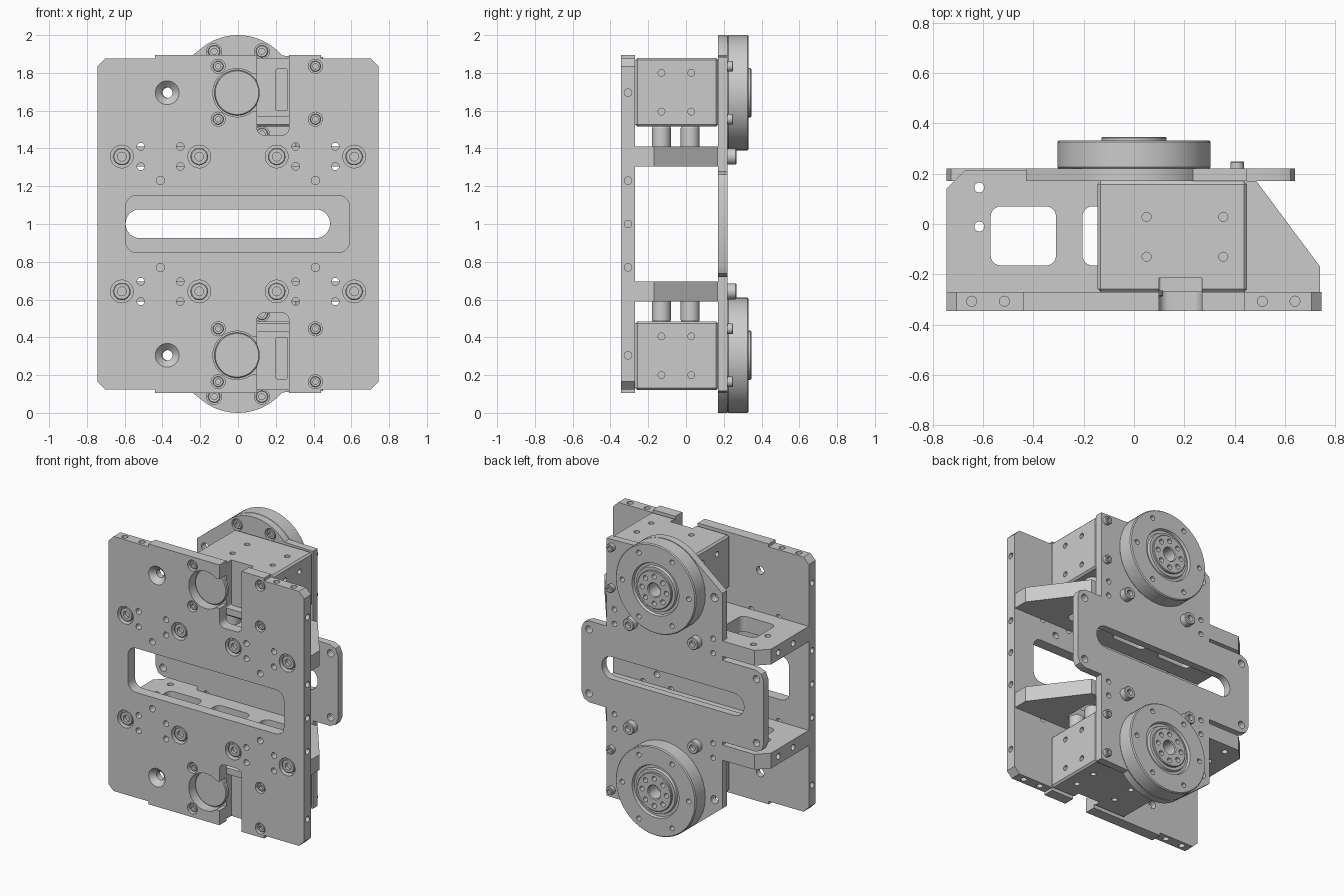
import bpy, bmesh, math
from mathutils import Vector, Matrix

if "Cube" in bpy.data.objects:
    bpy.data.objects.remove(bpy.data.objects["Cube"])

C = 0.695            # height of each drive centre above / below the middle (z = 1)
F, B = -0.345, 0.22  # outer faces of front and back plates


def finish(name, bm):
    bmesh.ops.recalc_face_normals(bm, faces=bm.faces[:])
    me = bpy.data.meshes.new(name)
    bm.to_mesh(me)
    bm.free()
    ob = bpy.data.objects.new(name, me)
    bpy.context.collection.objects.link(ob)
    return ob


def prism(name, pts, a, b, plane='XZ'):
    """Extrude a 2D outline from a to b along the remaining axis."""
    to3 = (lambda p, h: (p[0], h, p[1])) if plane == 'XZ' else (lambda p, h: (p[0], p[1], h))
    bm = bmesh.new()
    lo = [bm.verts.new(to3(p, a)) for p in pts]
    hi = [bm.verts.new(to3(p, b)) for p in pts]
    bm.faces.new(lo)
    bm.faces.new(hi)
    n = len(pts)
    for i in range(n):
        bm.faces.new((lo[i], lo[(i + 1) % n], hi[(i + 1) % n], hi[i]))
    return finish(name, bm)


def lathe(name, prof, loc, axis, seg=24):
    """Spin a (radius, height) profile about an axis direction at loc."""
    rot = Vector((0, 0, 1)).rotation_difference(Vector(axis)).to_matrix()
    bm = bmesh.new()
    rings = []
    for r, h in prof:
        rings.append([bm.verts.new(Vector(loc) + rot @ Vector((r * math.cos(t), r * math.sin(t), h)))
                      for t in (2 * math.pi * i / seg for i in range(seg))])
    bm.faces.new(rings[0])
    bm.faces.new(rings[-1])
    for p, q in zip(rings, rings[1:]):
        for i in range(seg):
            j = (i + 1) % seg
            bm.faces.new((p[i], p[j], q[j], q[i]))
    return finish(name, bm)


def hole(r, loc, axis, depth, seg=16):
    return lathe("cutter", [(r, -0.01), (r, depth)], loc, axis, seg)


def rrect(x0, x1, y0, y1, r, n=6):
    pts = []
    for cx, cy, a0 in ((x1 - r, y1 - r, 0), (x0 + r, y1 - r, 90), (x0 + r, y0 + r, 180), (x1 - r, y0 + r, 270)):
        for i in range(n + 1):
            t = math.radians(a0 + 90 * i / n)
            pts.append((cx + r * math.cos(t), cy + r * math.sin(t)))
    return pts


def mirror_outline(half):
    return [(x, 1 + d) for x, d in half] + [(x, 1 - d) for x, d in reversed(half)]


def cut(ob, cutters):
    bm = bmesh.new()
    for c in cutters:
        bm.from_mesh(c.data)
        bpy.data.objects.remove(c)
    tool = finish("cutter", bm)
    m = ob.modifiers.new("cut", 'BOOLEAN')
    m.operation, m.solver, m.use_self, m.object = 'DIFFERENCE', 'EXACT', True, tool
    dg = bpy.context.evaluated_depsgraph_get()
    me = bpy.data.meshes.new_from_object(ob.evaluated_get(dg))
    ob.modifiers.clear()
    ob.data = me
    bpy.data.objects.remove(tool)


def mirrored(ob):
    """Copy a part to the lower half, mirrored about z = 1."""
    me = ob.data.copy()
    me.transform(Matrix.Translation((0, 0, 2)) @ Matrix.Diagonal((1, 1, -1, 1)))
    me.flip_normals()
    o = bpy.data.objects.new("lower_" + ob.name, me)
    bpy.context.collection.objects.link(o)


def screw(name, r, loc, axis, h):
    """Socket head screw rising h from loc."""
    lathe(name, [(r, 0), (r, h * .9), (r * .9, h), (r * .5, h), (r * .5, h * .4)], loc, axis)


FRONT, BACK = (0, -1, 0), (0, 1, 0)

# front plate with stepped ends
front = prism("front_plate", mirror_outline(
    [(0.745, 0.835), (0.705, 0.875), (0.44, 0.875), (0.44, 0.895),
     (-0.44, 0.895), (-0.44, 0.875), (-0.705, 0.875), (-0.745, 0.835)]), F, -0.27)
cs = [prism("cutter", rrect(-0.595, 0.59, 0.848, 1.152, 0.06), F - .05, -.2)]
for s in (1, -1):
    z = lambda d: 1 + s * d
    # drive opening and cable notch
    cs.append(lathe("cutter", [(.128, 0), (.128, .2)], (-.005, F - .05, z(C)), BACK, 48))
    lo, hi = sorted((z(.47), z(1.1)))
    cs.append(prism("cutter", rrect(.1, .27, lo, hi, .04), F - .06, -.19))
    lo, hi = sorted((z(C - .1), z(C + .1)))
    cs.append(prism("cutter", rrect(.06, .15, lo, hi, .02), F - .04, -.21))
    # shelf bolts, drive bolts, countersunk and plain holes
    for x in (-.615, -.205, .205, .615):
        cs.append(hole(.06, (x, F, z(.357)), BACK, .045, 32))
        screw("shelf_bolt", .046, (x, F + .045, z(.357)), FRONT, .035)
    for x in (-.105, .41):
        for d in (.835, .555):
            cs.append(hole(.037, (x, F, z(d)), BACK, .04, 24))
            screw("drive_bolt", .028, (x, F + .04, z(d)), FRONT, .03)
    cs.append(lathe("cutter", [(.071, -.008), (.028, .035), (.028, .15)], (-.375, F, z(C)), BACK, 32))
    for x in (-.41, .41):
        cs.append(hole(.022, (x, F, z(.23)), BACK, .15))
    for x in (-.515, -.305, .305, .515):
        for d in (.305, .41):
            cs.append(hole(.02, (x, F, z(d)), BACK, .15))
    for x in (-.645, -.515, .51, .64):
        cs.append(hole(.02, (x, -.307, z(.875)), (0, 0, -s), .06))
for d in (-C, -.23, 0, .23, C):
    for s in (1, -1):
        cs.append(hole(.02, (s * .745, -.307, 1 + d), (-s, 0, 0), .06))
cut(front, cs)

# back plate: wide middle band, drive mounts with rounded ends
arc = [(.305 * math.cos(math.radians(a)), C + .305 * math.sin(math.radians(a))) for a in range(40, 131, 5)]
half = [(.64, .22), (.622, .262), (.58, .28), (.45, .28), (.45, .885)] + arc + \
       [(-.43, .74), (-.43, .28), (-.685, .28), (-.727, .262), (-.745, .22)]
back = prism("back_plate", mirror_outline(half), .17, B)
cs = [prism("cutter", rrect(-.595, .487, .925, 1.078, .076, 10), .1, .3)]
for s in (1, -1):
    z = lambda d: 1 + s * d
    for x, d, r in ((.585, .22, .025), (-.69, .22, .025), (-.37, C, .028), (-.36, .41, .018), (-.36, .31, .018),
                    (.39, .41, .018), (.39, .31, .018)):
        cs.append(hole(r, (x, B, z(d)), FRONT, .1))
    for a in (60, 120, 240, 300):
        x, d = .253 * math.cos(math.radians(a)), C + .253 * math.sin(math.radians(a))
        cs.append(hole(.04, (x, .17, z(d)), BACK, .03, 24))
        screw("ring_bolt", .032, (x, .2, z(d)), FRONT, .025)
    for x in (-.235, .255):
        screw("back_shelf_bolt", .042, (x, B, z(.357)), BACK, .047)
    for d in (.835, .555):
        screw("back_drive_bolt", .027, (.41, B, z(d)), BACK, .028)
cut(back, cs)

# shelf joining both plates, one corner bevelled and one side raked
shelf = prism("shelf", [(-.745, -.27), (.74, -.27), (.74, -.17), (.487, .17), (-.43, .17), (-.43, .215),
                        (-.67, .215), (-.745, .14)], 1.305, 1.41, 'XY')
cs = [prism("cutter", rrect(x, x + .26, -.165, .07, .04), 1.2, 1.5, 'XY') for x in (-.57, -.205, .16)]
for y in (-.01, .145):
    cs.append(hole(.02, (-.615, y, 1.41), (0, 0, -1), .2))
for y in (-.1, .06):
    cs.append(hole(.02, (-.745, y, 1.357), (1, 0, 0), .05))
cut(shelf, cs)
mirrored(shelf)

# drive housing with chamfered long edges and cable recess
housing = prism("drive_housing", [(-.145, -.27), (.45, -.27), (.45, .17), (-.145, .17)], 1.515, 1.88, 'XY')
bev = housing.modifiers.new("bevel", 'BEVEL')
bev.width, bev.segments = .012, 1
cs = [prism("cutter", rrect(.1, .27, 1.57, 2, .01), -.4, -.215),
      prism("cutter", rrect(.2, .262, 1.6, 1.82, .01), -.35, -.165)]
for y in (-.13, .028):
    for d in (1.595, 1.8):
        cs.append(hole(.018, (.45, y, d), (-1, 0, 0), .04))
        cs.append(hole(.018, (-.145, y, d), (1, 0, 0), .04))
    for x in (.05, .355):
        cs.append(hole(.018, (x, y, 1.88), (0, 0, -1), .04))
cut(housing, cs)
mirrored(housing)

# round cap on the front of the housing
mirrored(lathe("drive_cap", [(.12, 0), (.12, .02), (.115, .025)], (-.005, -.265, 1 + C), FRONT, 48))

# spacers between housing and shelf
for x in (.05, .355):
    for y in (-.13, .022):
        mirrored(lathe("spacer", [(.05, 0), (.05, .1), (.045, .11)], (x, y, 1.409), (0, 0, 1), 32))

# output disc with stepped hub and bolt circles
disc = lathe("output_disc", [(.3, 0), (.305, .006), (.305, .105), (.299, .112), (.178, .112), (.172, .095),
                             (.155, .095), (.15, .112), (.13, .112), (.13, .122), (.126, .126), (.05, .126),
                             (.045, .12), (.045, .03)], (0, B, 1 + C), BACK, 72)
cs = []
for n, rad, r, y in ((6, .253, .017, .332), (8, .093, .017, .346)):
    for i in range(n):
        t = 2 * math.pi * i / n
        cs.append(hole(r, (rad * math.cos(t), y, 1 + C + rad * math.sin(t)), FRONT, .04, 14))
cut(disc, cs)
mirrored(disc)

# smooth round walls, keep edges crisp
bpy.ops.object.select_all(action='SELECT')
bpy.context.view_layer.objects.active = front
bpy.ops.object.shade_smooth_by_angle(angle=math.radians(25))
